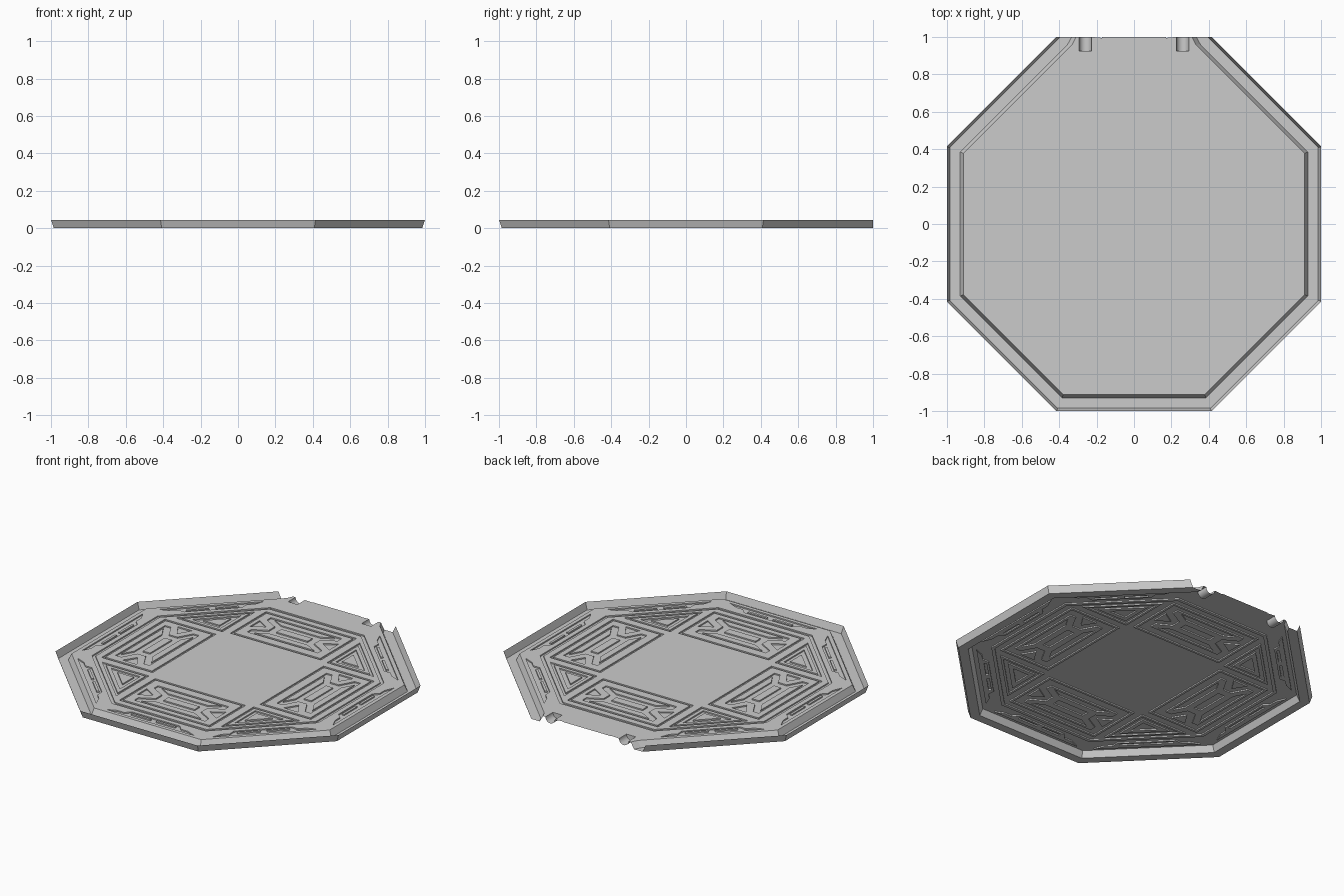
import bpy, bmesh, math
from mathutils import Vector
from mathutils.geometry import tessellate_polygon

if "Cube" in bpy.data.objects:
    bpy.data.objects.remove(bpy.data.objects["Cube"])

T = math.tan(math.pi / 8)
DECK_Z, STEP = 0.04, 0.008


def octagon(a):
    return [(a / math.cos(math.pi / 8) * math.cos(math.pi / 8 + i * math.pi / 4),
             a / math.cos(math.pi / 8) * math.sin(math.pi / 8 + i * math.pi / 4)) for i in range(8)]


def turn(loop, k):
    # local (u along the side, v outward) -> deck side k, counted from the front
    c, s = math.cos(k * math.pi / 4), math.sin(k * math.pi / 4)
    return [(u * c + v * s, u * s - v * c) for u, v in loop]


def rect(u0, u1, v0, v1):
    return [(u0, v0), (u1, v0), (u1, v1), (u0, v1)]


def mirror(loop):
    return [(-u, v) for u, v in loop]


def shrink(loop, f):
    # scale a triangle about its incentre
    side = [math.dist(loop[i - 2], loop[i - 1]) for i in range(3)]
    cx, cy = (sum(w * p[j] for w, p in zip(side, loop)) / sum(side) for j in (0, 1))
    return [(cx + (x - cx) * f, cy + (y - cy) * f) for x, y in loop]


def sheet(bm, loops, z):
    pts = [[Vector((x, y, z)) for x, y in l] for l in loops]
    vs = [bm.verts.new(p) for l in pts for p in l]
    for tri in tessellate_polygon(pts):
        f = bm.faces.new([vs[i] for i in tri])
        f.normal_update()
        if f.normal.z < 0:
            f.normal_flip()


def strip(bm, a, b, closed=False):
    va, vb = [bm.verts.new(p) for p in a], [bm.verts.new(p) for p in b]
    for i in range(len(a) if closed else len(a) - 1):
        j = (i + 1) % len(a)
        bm.faces.new((va[i], va[j], vb[j], vb[i]))


def terrace(bm, loop, z, children):
    # flat level with nested raised or sunken regions: (loop, dz, children)
    sheet(bm, [loop] + [c[0] for c in children], z)
    for sub, dz, kids in children:
        strip(bm, [(x, y, z) for x, y in sub], [(x, y, z + dz) for x, y in sub], True)
        terrace(bm, sub, z + dz, kids)


def finish(bm, name):
    bmesh.ops.remove_doubles(bm, verts=bm.verts, dist=1e-5)
    bmesh.ops.recalc_face_normals(bm, faces=bm.faces)
    big = max(bm.faces, key=lambda f: f.calc_area() * abs(f.normal.z))
    if big.normal.z < 0:
        bmesh.ops.reverse_faces(bm, faces=bm.faces)
    me = bpy.data.meshes.new(name)
    bm.to_mesh(me)
    bm.free()
    bpy.context.collection.objects.link(bpy.data.objects.new(name, me))


def rim_path(a, end_x):
    # octagon left open at the back, with the ends bent to the y = 1 edge
    right = [(end_x, 1.0), (a * math.sqrt(2) - 0.96, 0.96), (a, a * T), (a, -a * T), (a * T, -a)]
    return right + mirror(right)[::-1]


# rim gutter: flared outer wall, flat bottom, inner wall up to the deck
bm = bmesh.new()
profile = [(1.0, 0.045, T), (0.985, 0.0, 0.393), (0.93, 0.0, 0.333), (0.912, DECK_Z, 0.31)]
rings = [[(x, y, z) for x, y in rim_path(a, e)] for a, z, e in profile]
for r0, r1 in zip(rings, rings[1:]):
    strip(bm, r0, r1)
finish(bm, "rim_gutter")

# deck details
down, up = -STEP, STEP
features = []

# border recesses on every side but the back
border = [(-.31, .888), (.31, .888), (.25, .862), (.20, .862), (.17, .83),
          (-.17, .83), (-.20, .862), (-.25, .862)]
pad = rect(.02, .155, .843, .858)
for k in range(8):
    if k != 4:
        features.append((turn(border, k), down,
                         [(turn(pad, k), up, []), (turn(mirror(pad), k), up, [])]))

# panels inside the octagonal groove
panels = []
tray = [(-.25, .69), (.25, .69), (.25, .65), (.16, .60), (.16, .54), (.25, .49), (.25, .45),
        (-.25, .45), (-.25, .49), (-.16, .54), (-.16, .60), (-.25, .65)]
bar = rect(-.11, .11, .545, .595)
lids = [[(-.21, .675), (.21, .675), (.14, .635), (-.14, .635)],
        [(-.21, .465), (.21, .465), (.14, .505), (-.14, .505)]]
tab = [(.20, .57), (.28, .62), (.28, .52)]
for k in (0, 2, 4, 6):
    inner = [(turn(tray, k), down, [(turn(l, k), up, []) for l in [bar] + lids]),
             (turn(tab, k), down, []), (turn(mirror(tab), k), down, [])]
    panels.append((turn(rect(-.32, .32, .38, .74), k), down,
                   [(turn(rect(-.305, .305, .395, .725), k), up, inner)]))
    tri = [turn([p], k)[0] for p in ((.37, .37), (.37, .70), (.70, .37))]
    panels.append((tri, down, [(shrink(tri, .85), up,
                                [(shrink(tri, .62), down, [(shrink(tri, .35), up, [])])])]))
features.append((octagon(.80), down, [(octagon(.78), up, panels)]))

# deck outline with two notches along the back edge
edge = rim_path(0.912, 0.31)
back = [(-.293, 1), (-.293, .925), (-.227, .925), (-.227, 1),
        (-.17, .995), (-.17, 1), (.17, 1), (.17, .995),
        (.227, 1), (.227, .925), (.293, .925), (.293, 1)]
bm = bmesh.new()
terrace(bm, edge + back, DECK_Z, features)
finish(bm, "deck")

# half-round channels in the notches
for side, x0 in (("left", -.26), ("right", .26)):
    bm = bmesh.new()
    arc = [(x0 + .033 * math.cos(math.pi * i / 12), DECK_Z - .033 * math.sin(math.pi * i / 12))
           for i in range(13)]
    strip(bm, [(x, .925, z) for x, z in arc], [(x, 1.0, z) for x, z in arc])
    bm.faces.new([bm.verts.new((x, .925, z)) for x, z in arc])
    finish(bm, side + "_hinge_channel")
    bpy.data.objects[side + "_hinge_channel"].data.shade_smooth()
    bpy.data.objects[side + "_hinge_channel"].data.set_sharp_from_angle(angle=math.radians(40))
